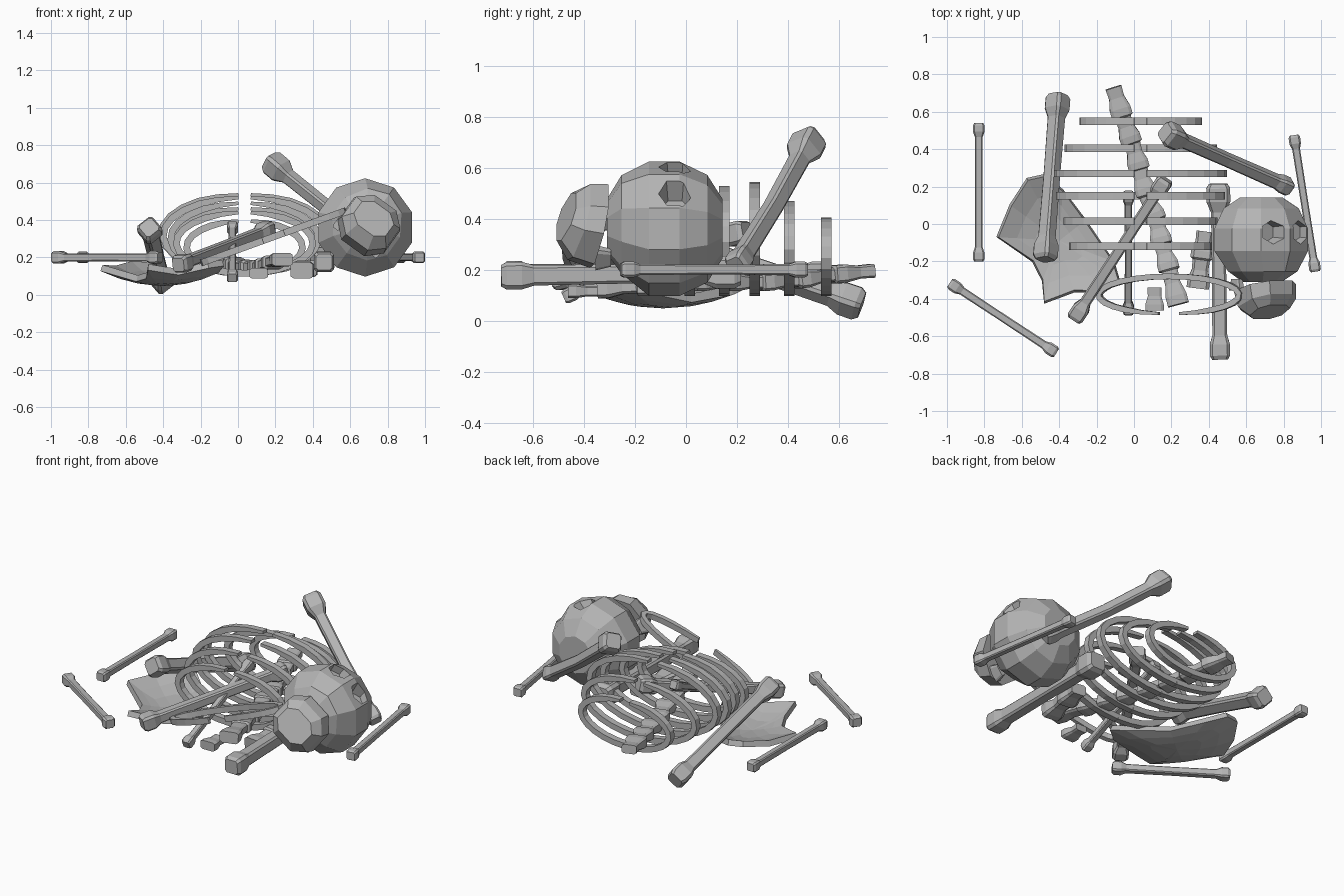
import bpy, bmesh, math
from mathutils import Vector as V, Matrix

if "Cube" in bpy.data.objects:
    bpy.data.objects.remove(bpy.data.objects["Cube"])

bone_grey = bpy.data.materials.new("bone_grey")
bone_grey.use_nodes = True
bone_grey.diffuse_color = (0.46, 0.46, 0.46, 1)
bone_grey.node_tree.nodes["Principled BSDF"].inputs["Base Color"].default_value = (0.46, 0.46, 0.46, 1)

SQUARE = [(1, 1), (-1, 1), (-1, -1), (1, -1)]


def chamfered(c):
    return [(1, c), (c, 1), (-c, 1), (-1, c), (-1, -c), (-c, -1), (c, -1), (1, -c)]


def finish(name, bm):
    bmesh.ops.recalc_face_normals(bm, faces=bm.faces)
    mesh = bpy.data.meshes.new(name)
    bm.to_mesh(mesh)
    bm.free()
    mesh.materials.append(bone_grey)
    obj = bpy.data.objects.new(name, mesh)
    bpy.context.collection.objects.link(obj)
    return obj


def loft(name, path, sizes, up=(0, 0, 1), section=chamfered(.72), roll=0):
    """Sweep a section along a path; sizes are (side, up) half widths."""
    bm = bmesh.new()
    path = [V(p) for p in path]
    rings = []
    for i, p in enumerate(path):
        t = (path[min(i + 1, len(path) - 1)] - path[max(i - 1, 0)]).normalized()
        side = t.cross(V(up)).normalized()
        top = side.cross(t)
        turn = Matrix.Rotation(roll, 3, t)
        side, top = turn @ side, turn @ top
        w, h = sizes[i]
        rings.append([bm.verts.new(p + side * a * w + top * b * h) for a, b in section])
    n = len(section)
    for r, s in zip(rings, rings[1:]):
        for k in range(n):
            bm.faces.new((r[k], r[(k + 1) % n], s[(k + 1) % n], s[k]))
    bm.faces.new(rings[0])
    bm.faces.new(rings[-1])
    return finish(name, bm)


def long_bone(name, a, b, shaft, knob, end_knob=None, roll=0, bow=0):
    """Limb bone with a boxy flared knob at both ends."""
    a, b = V(a), V(b)
    length = (b - a).length
    end_knob = end_knob or knob
    steps = [(0, .78), (.4, 1), (1.5, 1)]
    stops = [(s * knob, w * knob) for s, w in steps] + [(2.4 * knob, shaft), (length / 2, shaft * .95)]
    stops += [(length - 2.4 * end_knob, shaft)]
    stops += [(length - s * end_knob, w * end_knob) for s, w in reversed(steps)]
    path = [a.lerp(b, s / length) - V((0, 0, bow * math.sin(math.pi * s / length))) for s, w in stops]
    return loft(name, path, [(w, w) for s, w in stops], roll=roll)


# Scattered limb bones
long_bone("left_loose_forearm", (.855, .475, .2), (.97, -.255, .2), .021, .031)
long_bone("right_loose_forearm", (-.83, .54, .2), (-.83, -.2, .2), .021, .031)
long_bone("front_loose_forearm", (-.985, -.315, .2), (-.415, -.69, .2), .022, .033)
long_bone("right_thigh_bone", (-.405, .69, .06), (-.475, -.19, .36), .038, .054, roll=.7)
long_bone("raised_thigh_bone", (.165, .49, .72), (.835, .195, .215), .034, .057, .042, roll=.4, bow=.02)
long_bone("left_shin_bone", (.46, -.725, .175), (.45, .215, .19), .04, .054, .064)
long_bone("middle_shin_bone", (-.32, -.51, .16), (.17, .24, .35), .03, .046)
long_bone("leaning_forearm", (-.03, -.48, .09), (-.03, .17, .37), .02, .029)


# Ribs: two halves per pair, open at the breastbone
def rib_pair(name, centre, across, toward, rx, ry, gap, half_thick, half_deep):
    centre, across, toward = V(centre), V(across).normalized(), V(toward).normalized()
    for label, s in (("left", 1), ("right", -1)):
        start = math.asin(gap / rx)
        path = []
        for k in range(13):
            t = start + (math.pi - start) * k / 12
            path.append(centre + across * s * rx * math.sin(t) + toward * ry * math.cos(t))
        taper = [(half_thick * min(1, .5 + k * .25), half_deep) for k in range(13)]
        loft(f"{label}_{name}", path, taper, across.cross(toward), SQUARE)


for number, (y, rx, top) in enumerate([(.55, .31, .395), (.405, .39, .46), (.27, .445, .535),
                                       (.15, .435, .52), (.015, .395, .49), (-.12, .365, .44)], 1):
    low = .115
    rib_pair(f"rib_{number}", (.035, y, (top + low) / 2), (1, 0, 0), (0, 0, 1),
             rx, (top - low) / 2, .033, .018, .02)
rib_pair("fallen_rib", (.19, -.38, .31), (.94, 0, .34), (0, -1, 0), .4, .1, .06, .015, .018)


# Spine: wide and narrow rings alternate to make vertebrae
def spine(name, points, width, height):
    path, sizes = [], []
    for i, (p, q) in enumerate(zip(points, points[1:])):
        p, q = V(p), V(q)
        for f, w in ((0, .85), (.35, .8), (.7, 1.1), (.95, 1.1)):
            path.append(p.lerp(q, f))
            sizes.append((width * w, height * w))
    return loft(name, path, sizes)


spine("spine", [(-.11, .73, .195), (-.06, .57, .18), (-.01, .43, .16), (.03, .29, .15), (.07, .15, .15),
                (.12, .02, .15), (.15, -.11, .16), (.19, -.25, .175), (.24, -.44, .19)], .052, .032)
spine("loose_neck", [(.38, -.04, .14), (.36, -.19, .14), (.34, -.35, .13)], .055, .04)
spine("loose_vertebra", [(.11, -.34, .115), (.11, -.47, .115)], .045, .025)

# Hip blade: a shallow bowl grown from its outline
outline = [(-.73, -.07), (-.66, .1), (-.57, .24), (-.48, .26), (-.38, .18), (-.26, .02), (-.11, -.2),
           (-.08, -.3), (-.16, -.36), (-.32, -.36), (-.48, -.42), (-.49, -.3), (-.54, -.2)]
mid = V((-.4, -.09))
bm = bmesh.new()


def bowl_point(p, f):
    q = mid.lerp(V(p), f)
    return bm.verts.new((q.x, q.y, .065 + .72 * (q - mid).length_squared))


rings = [[bowl_point(p, f) for p in outline] for f in (1, .7, .4)]
core = bowl_point(mid, 0)
count = len(outline)
for k in range(count):
    j = (k + 1) % count
    for r, s in zip(rings, rings[1:]):
        bm.faces.new((r[k], r[j], s[j], s[k]))
    bm.faces.new((rings[-1][k], rings[-1][j], core))
blade = finish("hip_blade", bm)
solid = blade.modifiers.new("thickness", "SOLIDIFY")
solid.thickness = .035
solid.offset = 0

# Skull frame: side axis, crown axis, face axis
side, crown, face = V((.81, 0, -.586)), V((0, 1, 0)), V((.586, 0, .81))
skull_frame = Matrix((side, crown, face)).transposed().to_4x4()
skull_frame.translation = (.68, -.085, .36)

# Cranium, flattened at crown and teeth, cut back behind the teeth
bm = bmesh.new()
bmesh.ops.create_uvsphere(bm, u_segments=10, v_segments=7, radius=.27,
                          matrix=Matrix.Rotation(math.pi / 2, 4, 'X'))
for v in bm.verts:
    if v.co.y < -.1:
        v.co.x *= .9
        v.co.z *= .8 if v.co.z < 0 else 1.04
    v.co.y = max(-.225, min(.228, v.co.y))
bmesh.ops.transform(bm, matrix=skull_frame, verts=bm.verts)
skull = finish("skull", bm)

# Eye sockets are cut into the face
for x in (.09, -.09):
    bm = bmesh.new()
    bmesh.ops.create_cone(bm, cap_ends=True, segments=6, radius1=.055, radius2=.08, depth=.18,
                          matrix=skull_frame @ Matrix.Translation((x, .042, .255)))
    cutter = finish("socket_cutter", bm)
    cutter.hide_render = True
    cut = skull.modifiers.new("socket", "BOOLEAN")
    cut.operation = "DIFFERENCE"
    cut.solver = "EXACT"
    cut.object = cutter
    bpy.context.view_layer.update()
    carved = bpy.data.meshes.new_from_object(skull.evaluated_get(bpy.context.evaluated_depsgraph_get()))
    skull.modifiers.clear()
    skull.data = carved
    bpy.data.objects.remove(cutter)

# Jaw: a blunt dish that narrows forward to the chin, with two rear arms
jaw_path = [skull_frame @ V((.01, y, z)) for y, z in ((-.255, .02), (-.335, .04), (-.385, .065))]
loft("jaw", jaw_path, [(.152, .152), (.145, .138), (.105, .085)], up=face, section=chamfered(.5))
for label, s in (("left", 1), ("right", -1)):
    arm = [skull_frame @ V((s * .125, y, -.05)) for y in (-.27, -.21)]
    loft(f"{label}_jaw_arm", arm, [(.022, .05), (.016, .035)], up=face)
